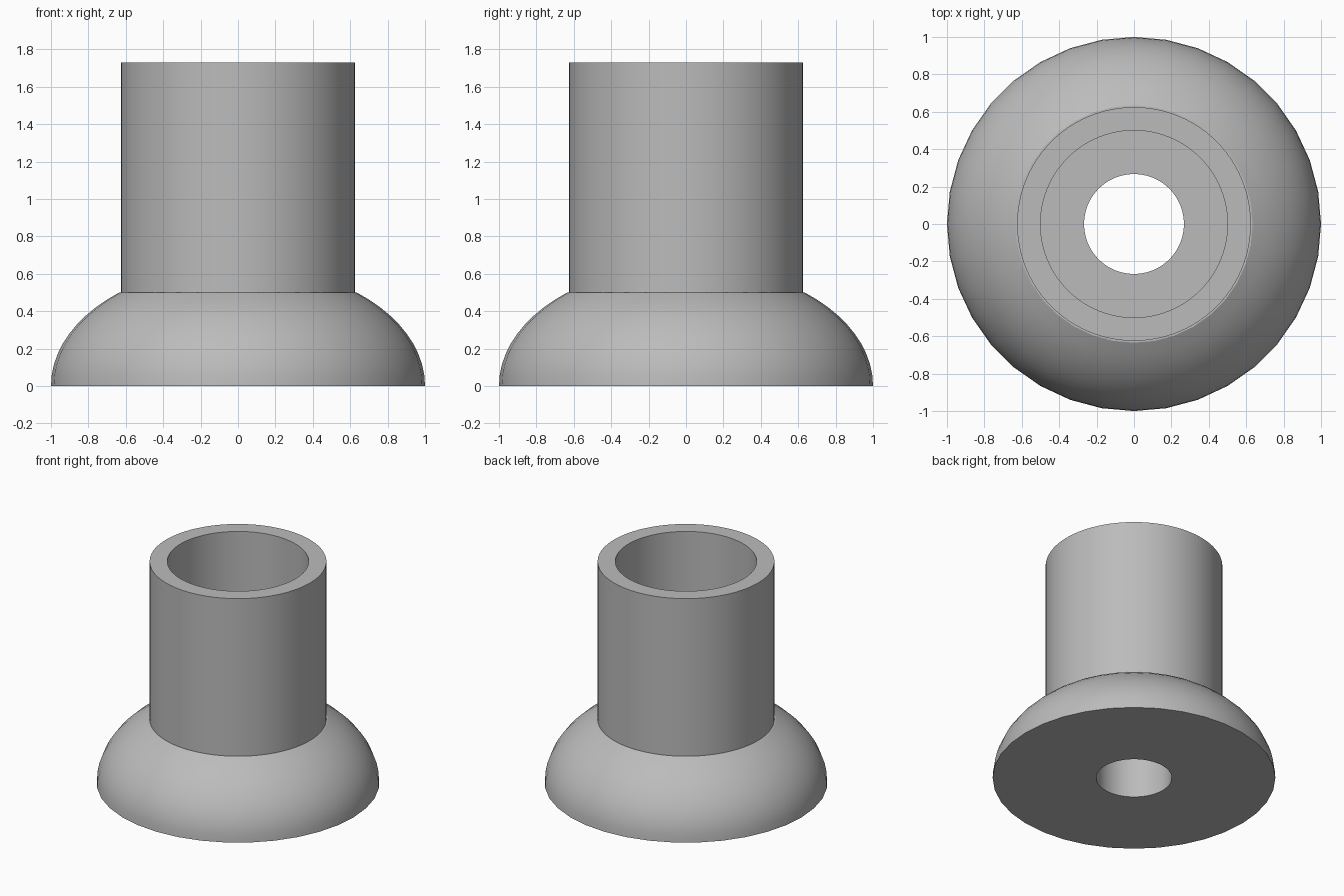
import bpy
import bmesh
import math

if "Cube" in bpy.data.objects:
    bpy.data.objects.remove(bpy.data.objects["Cube"])

BASE_R, BASE_H, ELLIPSE_H = 1.0, 0.5, 0.647
TUBE_R, BORE_R, HOLE_R, TOP = 0.625, 0.5, 0.267, 1.73

# Single plain grey material
grey = bpy.data.materials.new("plain grey")
grey.use_nodes = True
colour = (0.5, 0.5, 0.5, 1)
grey.diffuse_color = colour
grey.node_tree.nodes["Principled BSDF"].inputs["Base Color"].default_value = colour


def lathe(name, profile, segments):
    """Spin a closed (radius, height) outline around the z axis."""
    bm = bmesh.new()
    verts = [bm.verts.new((r, 0, z)) for r, z in profile]
    edges = [bm.edges.new((verts[i - 1], verts[i])) for i in range(len(verts))]
    bmesh.ops.spin(bm, geom=verts + edges, cent=(0, 0, 0), axis=(0, 0, 1),
                   angle=math.tau, steps=segments, use_duplicate=False)
    bmesh.ops.remove_doubles(bm, verts=bm.verts, dist=1e-5)
    loose = [e for e in bm.edges if not e.link_faces]
    bmesh.ops.delete(bm, geom=loose, context='EDGES')
    bmesh.ops.recalc_face_normals(bm, faces=bm.faces)
    mesh = bpy.data.meshes.new(name)
    bm.to_mesh(mesh)
    bm.free()
    mesh.materials.append(grey)
    obj = bpy.data.objects.new(name, mesh)
    bpy.context.collection.objects.link(obj)
    return obj


def activate(obj):
    bpy.ops.object.select_all(action='DESELECT')
    obj.select_set(True)
    bpy.context.view_layer.objects.active = obj


# Domed base: a flattened ellipsoid cut flat at the tube seat
end = math.asin(BASE_H / ELLIPSE_H)
arc = [(BASE_R * math.cos(end * i / 10), ELLIPSE_H * math.sin(end * i / 10))
       for i in range(11)]
base = lathe("domed_base", [(0, 0)] + arc + [(0, BASE_H)], 36)

# Round hole through the base
cutter = lathe("hole_cutter", [(0, -1), (HOLE_R, -1), (HOLE_R, 1), (0, 1)], 96)
cut = base.modifiers.new("hole", 'BOOLEAN')
cut.operation = 'DIFFERENCE'
cut.solver = 'EXACT'
cut.object = cutter
activate(base)
bpy.ops.object.modifier_apply(modifier=cut.name)
bpy.data.objects.remove(cutter)

# Hollow tube standing on the base
tube = lathe("tube", [(BORE_R, BASE_H), (TUBE_R, BASE_H),
                      (TUBE_R, TOP), (BORE_R, TOP)], 96)

for part in (base, tube):
    activate(part)
    bpy.ops.object.shade_smooth_by_angle(angle=math.radians(30))
